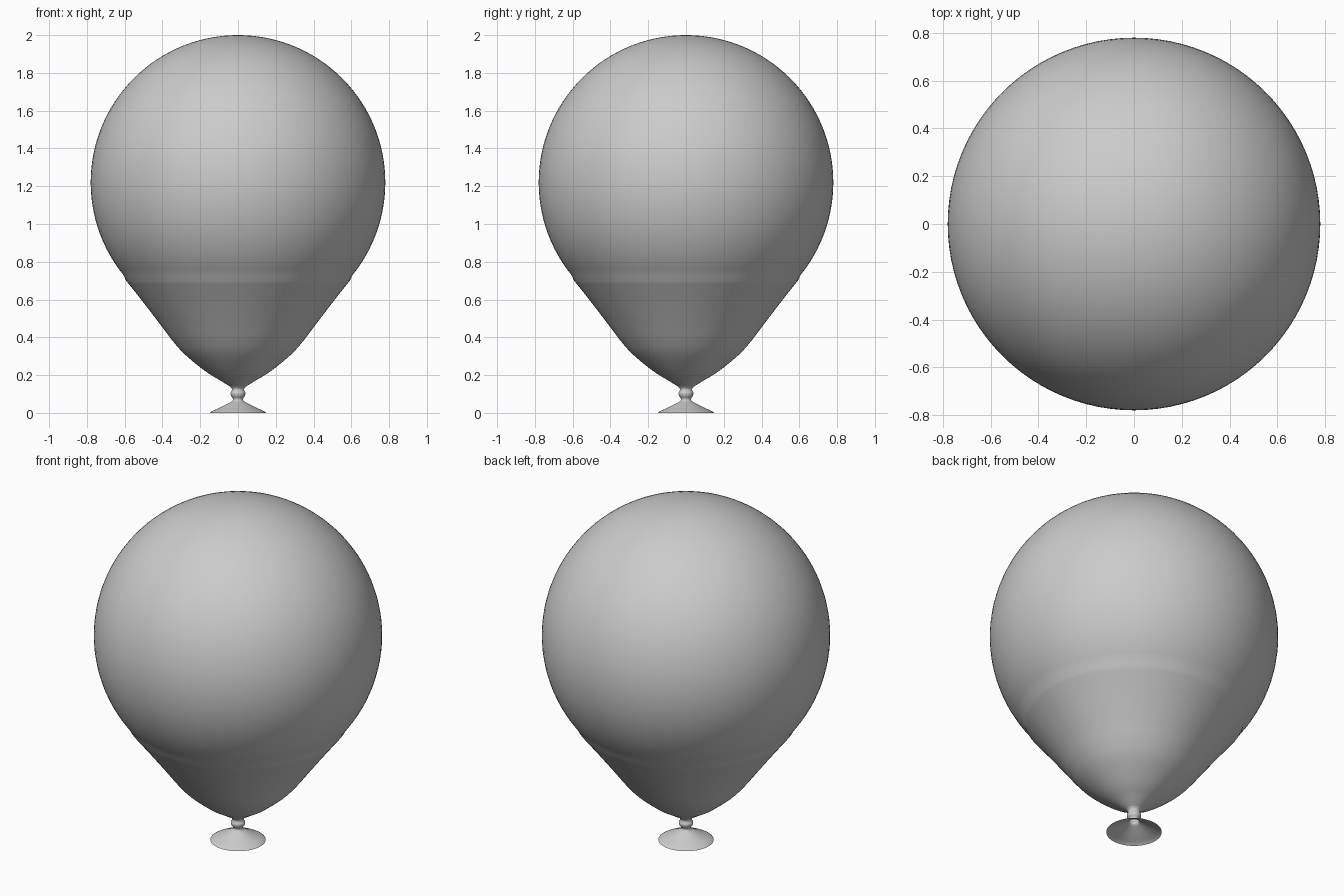
import bpy, bmesh, math
from mathutils import Vector

if "Cube" in bpy.data.objects:
    bpy.data.objects.remove(bpy.data.objects["Cube"])

SEGMENTS = 96


def smooth_path(points, steps=6):
    """Catmull-Rom curve through (radius, height) points."""
    p = [Vector(q) for q in points]
    p = [2 * p[0] - p[1]] + p + [2 * p[-1] - p[-2]]
    out = []
    for a, b, c, d in zip(p, p[1:], p[2:], p[3:]):
        for i in range(steps):
            t = i / steps
            out.append(0.5 * (2 * b + (c - a) * t + (2 * a - 5 * b + 4 * c - d) * t * t
                              + (3 * b - a - 3 * c + d) * t ** 3))
    out.append(p[-2])
    return out


def revolve(name, profile):
    """Spin a profile around z into a smooth surface."""
    bm = bmesh.new()
    verts = [bm.verts.new((r, 0, z)) for r, z in profile]
    edges = [bm.edges.new(pair) for pair in zip(verts, verts[1:])]
    bmesh.ops.spin(bm, geom=verts + edges, axis=(0, 0, 1), cent=(0, 0, 0),
                   angle=math.tau, steps=SEGMENTS, use_duplicate=False)
    bmesh.ops.remove_doubles(bm, verts=bm.verts, dist=0.0002)
    bmesh.ops.recalc_face_normals(bm, faces=bm.faces)
    mesh = bpy.data.meshes.new(name)
    bm.to_mesh(mesh)
    bm.free()
    obj = bpy.data.objects.new(name, mesh)
    bpy.context.collection.objects.link(obj)
    bpy.context.view_layer.objects.active = obj
    obj.select_set(True)
    bpy.ops.object.shade_smooth_by_angle(angle=math.radians(50))
    obj.select_set(False)
    return obj


# Inflated body: round dome running into a tapered lower half
dome = [(0.78 * math.cos(math.radians(a)), 1.22 + 0.78 * math.sin(math.radians(a)))
        for a in range(90, -40, -3)]
dome[0] = (0, 2.0)
taper = smooth_path([(0.592, 0.70), (0.505, 0.59), (0.413, 0.47), (0.345, 0.38),
                     (0.28, 0.308), (0.175, 0.222), (0.10, 0.175), (0.042, 0.14)])
revolve("balloon_body", dome + [tuple(v) for v in taper])

# Tied neck with a small rolled knot
neck = smooth_path([(0.042, 0.14), (0.033, 0.128), (0.034, 0.116), (0.039, 0.104),
                    (0.036, 0.09), (0.028, 0.078), (0.027, 0.068), (0.034, 0.06)])
revolve("neck_knot", neck)

# Flared open mouth below the knot
mouth = smooth_path([(0.034, 0.06), (0.06, 0.046), (0.10, 0.026), (0.135, 0.010), (0.15, 0.0)])
revolve("mouth_flare", mouth)
